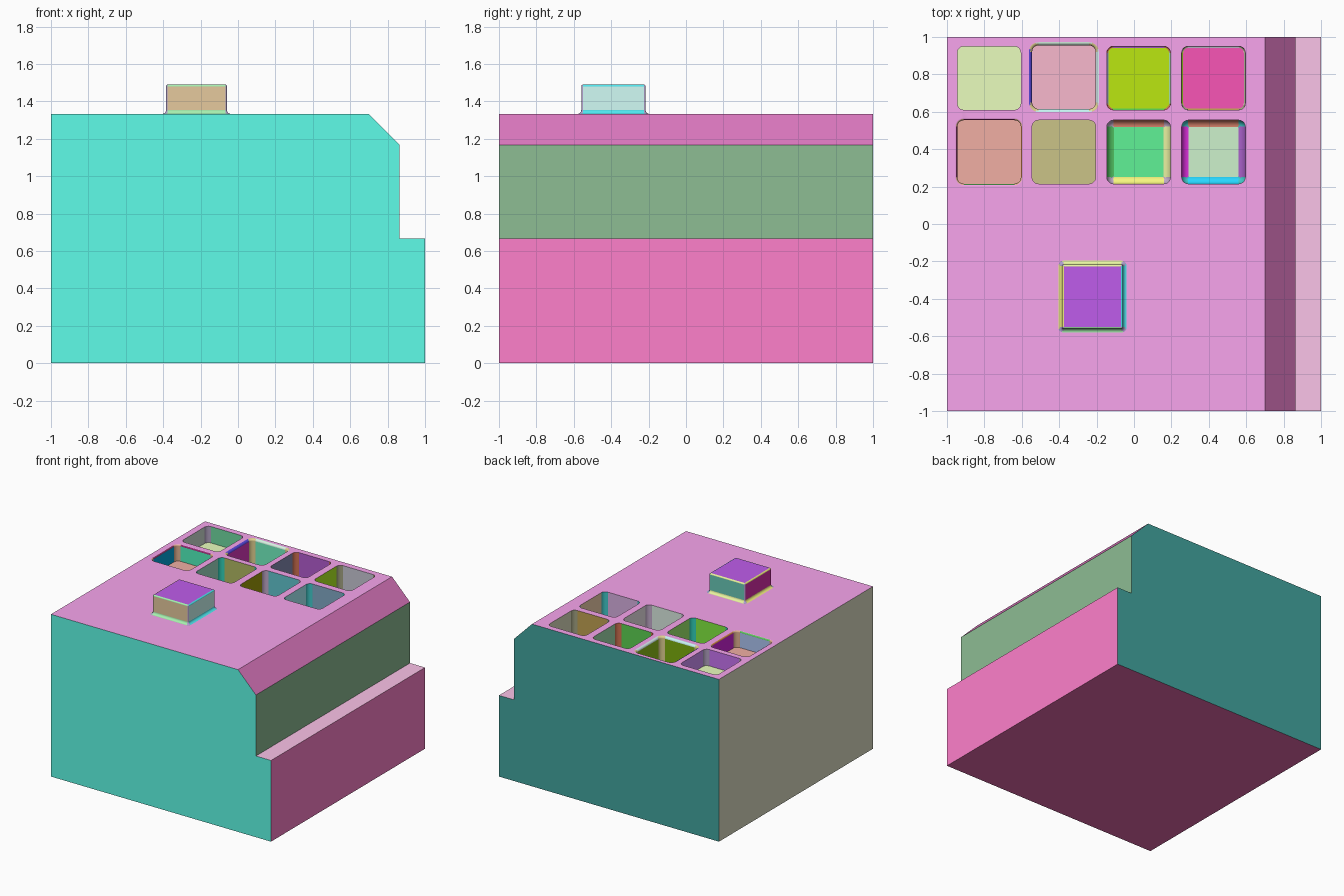
import bpy, bmesh
from math import sin, cos, pi

if "Cube" in bpy.data.objects:
    bpy.data.objects.remove(bpy.data.objects["Cube"])

TOP = 1.333


def add_object(name, bm):
    bmesh.ops.recalc_face_normals(bm, faces=bm.faces)
    mesh = bpy.data.meshes.new(name)
    bm.to_mesh(mesh)
    bm.free()
    ob = bpy.data.objects.new(name, mesh)
    bpy.context.collection.objects.link(ob)
    return ob


def rounded_rect(cx, cy, hx, hy, r, n=5):
    pts = []
    for q, (sx, sy) in enumerate([(1, 1), (-1, 1), (-1, -1), (1, -1)]):
        for i in range(n + 1):
            a = (q + i / n) * pi / 2
            pts.append((cx + sx * (hx - r) + r * cos(a),
                        cy + sy * (hy - r) + r * sin(a)))
    return pts


def loft(name, cx, cy, hx, hy, r, levels):
    """Closed solid through rounded rectangles; levels are (outset, z)."""
    bm = bmesh.new()
    rings = []
    for off, z in levels:
        pts = rounded_rect(cx, cy, hx + off, hy + off, max(r + off, 0.004))
        rings.append([bm.verts.new((x, y, z)) for x, y in pts])
    for a, b in zip(rings, rings[1:]):
        for i in range(len(a)):
            j = (i + 1) % len(a)
            bm.faces.new((a[i], a[j], b[j], b[i]))
    bm.faces.new(rings[0])
    bm.faces.new(rings[-1])
    return add_object(name, bm)


def apply_modifier(ob, mod):
    bpy.context.view_layer.objects.active = ob
    bpy.ops.object.modifier_apply(modifier=mod.name)


def combine(target, tool, op):
    mod = target.modifiers.new(tool.name, 'BOOLEAN')
    mod.operation, mod.solver, mod.object = op, 'EXACT', tool
    apply_modifier(target, mod)
    bpy.data.objects.remove(tool)


def arc(n=4):
    return [i / n * pi / 2 for i in range(n + 1)]


# Stepped block with a chamfered edge
profile = [(-1, 0), (1, 0), (1, 0.667), (0.863, 0.667), (0.863, 1.168), (0.70, TOP), (-1, TOP)]
bm = bmesh.new()
face = bm.faces.new([bm.verts.new((x, -1, z)) for x, z in profile])
ext = bmesh.ops.extrude_face_region(bm, geom=[face])
bmesh.ops.translate(bm, vec=(0, 2, 0),
                    verts=[g for g in ext["geom"] if isinstance(g, bmesh.types.BMVert)])
block = add_object("block", bm)

# Pockets: x, y, depth, floor fillet, rim fillet,
# colours of floor, corners and walls facing +x -x +y -y, then fillets the same way
SHALLOW, DEEP = 0.135, 0.33
pockets = [
    (-0.775, 0.78, SHALLOW, 0, 0, "eafebe b0a0c0 d0e0d4 d494ff c975f5 72dba3"),
    (-0.375, 0.785, DEEP, 0, 0.017,
     "f9b8ce e0d090 e038c0 90c018 7daf0c 74f5c3 5a48e0 d8f0f0 c8f4f4 d8f4e4"),
    (0.025, 0.78, DEEP, 0.008, 0, "bbe711 d07050 868cb4 a4e0b0 5cd252 b55cd2"),
    (0.425, 0.78, DEEP, 0.008, 0, "f855b6 a0a080 b4f420 e0e0c0 c2a352 c9c9d7"),
    (-0.775, 0.385, SHALLOW, 0, 0.012,
     "f1afa3 e0b090 00a8e0 d420e0 afc6f5 52f5bf 903c70 e09050 60c860 902c70"),
    (-0.375, 0.385, DEEP, 0, 0, "cbc387 30d0b8 a0e0c8 a0f070 83ed40 b2ba63"),
    (0.025, 0.385, DEEP, 0.037, 0,
     "60f296 c0a8c8 a09c08 f0e8ec ddece3 62c6d0 50c060 e8f0a0 f8f880 e08870"),
    (0.425, 0.385, DEEP, 0.037, 0,
     "cef2cc 40c8c8 acf4ff f6d4b0 d9b2e3 83aac6 e030e0 a860c8 28d8ff e08870"),
]
for x, y, depth, floor, rim, _ in pockets:
    z0 = TOP - depth
    levels = [(0, z0)]
    if floor:
        levels = [(-floor * (1 - sin(a)), z0 + floor * (1 - cos(a))) for a in arc()]
    if rim:
        levels += [(rim * (1 - cos(a)), TOP - rim + rim * sin(a)) for a in arc()]
    levels.append((rim, TOP + 0.1))
    combine(block, loft("pocket_cutter", x, y, 0.17, 0.17, 0.035, levels), 'DIFFERENCE')

# Raised boss with a flared base and rounded top edge
base, edge, boss_top = 0.02, 0.01, 1.49
boss_x, boss_y = -0.222, -0.388
boss_colours = "bf5ceb b0a0d0 d1fcf6 e02eae 69c9b8 e6ca9d 50e8f0 f0ec80 e8f4a0 a8f0b0"
levels = [(base, TOP - 0.06)]
levels += [(base * (1 - sin(a)), TOP + base * (1 - cos(a))) for a in arc()]
levels += [(-edge * (1 - cos(a)), boss_top - edge + edge * sin(a)) for a in arc()]
combine(block, loft("boss", boss_x, boss_y, 0.163, 0.172, 0.008, levels), 'UNION')

# Colours of the individual surfaces
slots = {}


def slot(code):
    if code not in slots:
        mat = bpy.data.materials.new("colour_" + code)
        srgb = [int(code[i:i + 2], 16) / 255 for i in (0, 2, 4)]
        mat.diffuse_color = [c / 12.92 if c < 0.04 else ((c + 0.055) / 1.055) ** 2.4
                             for c in srgb] + [1]
        mat.use_nodes = True
        mat.node_tree.nodes["Principled BSDF"].inputs["Base Color"].default_value = mat.diffuse_color
        slots[code] = len(slots)
        block.data.materials.append(mat)
    return slots[code]


def facing(n):
    if abs(n.x) > abs(n.y):
        return 0 if n.x > 0 else 1
    return 2 if n.y > 0 else 3


def feature_colour(n, text):
    codes = text.split()
    if abs(n.z) > 0.995:
        return codes[0]
    if min(abs(n.x), abs(n.y)) > 0.05:
        return codes[1]
    fillet = 4 if abs(n.z) > 0.02 and len(codes) > 6 else 0
    return codes[2 + fillet + facing(n)]


def block_colour(c, n):
    if n.z > 0.9:
        return "f8a5ed" if c.z > 1 else "fbc3e8"
    if n.z < -0.9:
        return "ea6bb1"
    if n.z > 0.3:
        return "dd78c0"
    if n.x > 0.9:
        return "8dbd94" if c.z > 0.667 else "ff80cb"
    return ("", "dee0c6", "42a59f", "5ffce8")[facing(n)]


regions = [(p[0], p[1], p[5]) for p in pockets]
for poly in block.data.polygons:
    c, n = poly.center, poly.normal
    code = block_colour(c, n)
    if c.z > TOP + 0.0005:
        code = feature_colour(n, boss_colours)
    elif c.z < TOP - 0.0005:
        for x, y, text in regions:
            if abs(c.x - x) < 0.195 and abs(c.y - y) < 0.195:
                code = feature_colour(n, text)
    poly.material_index = slot(code)

# Smooth the fillets, keep the flat faces flat
block.select_set(True)
bpy.context.view_layer.objects.active = block
bpy.ops.object.shade_smooth_by_angle(angle=pi / 6)
normals = block.modifiers.new("flat_normals", 'WEIGHTED_NORMAL')
normals.keep_sharp, normals.weight = True, 100
apply_modifier(block, normals)
